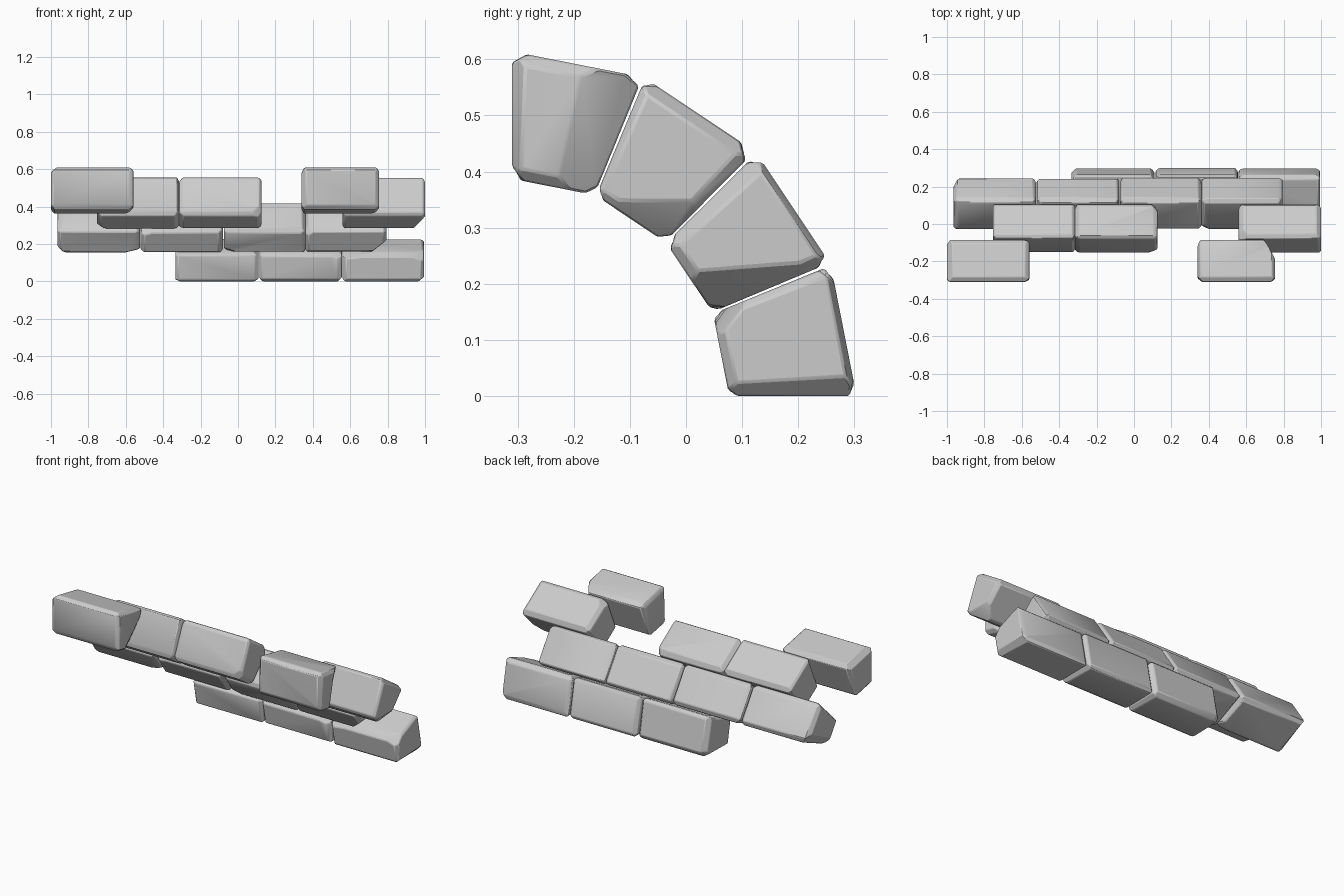
import bpy, bmesh, math, random
from mathutils import Vector

cube = bpy.data.objects.get("Cube")
if cube:
    bpy.data.objects.remove(cube, do_unlink=True)
random.seed(4)

# One stone colour
stone = bpy.data.materials.new("grey_stone")
stone.use_nodes = True
GREY = (0.6, 0.6, 0.6, 1)
stone.diffuse_color = GREY
stone.node_tree.nodes["Principled BSDF"].inputs["Base Color"].default_value = GREY

# Quarter arch: axis along x, four courses
AXIS_Y, R_IN, R_OUT = -0.31, 0.387, 0.614
STEP = math.pi / 8
HALF_V, HALF_R = 0.098, (R_OUT - R_IN) / 2


def chip(bm, half, signs, sizes):
    """Slice off a corner, or an edge where one size is 0."""
    normal = Vector([s / d if d else 0 for s, d in zip(signs, sizes)])
    corner = Vector([s * h for s, h in zip(signs, half)])
    point = corner - normal / normal.length_squared
    cut = bmesh.ops.bisect_plane(bm, geom=bm.verts[:] + bm.edges[:] + bm.faces[:], dist=1e-5,
                                 plane_co=point, plane_no=normal, clear_outer=True)
    bmesh.ops.holes_fill(bm, edges=bm.edges[:], sides=0)


def brick(name, course, x0, x1, chips):
    half = ((x1 - x0) / 2, HALF_V, HALF_R)
    bm = bmesh.new()
    bmesh.ops.create_cube(bm, size=2)
    for v in bm.verts:
        v.co = Vector([c * h for c, h in zip(v.co, half)])
    # Deliberate large chips, then light wear on all twelve edges
    for signs, sizes in chips:
        chip(bm, half, signs, sizes)
    for axis in range(3):
        for a in (-1, 1):
            for b in (-1, 1):
                signs, sizes = [a, a, a], [random.uniform(0.012, 0.026) for _ in range(3)]
                signs[(axis + 1) % 3] = b
                sizes[axis] = 0
                chip(bm, half, signs, sizes)
    bmesh.ops.remove_doubles(bm, verts=bm.verts[:], dist=0.002)
    # Bend the block into its wedge of the arch
    low, high = course * STEP + 0.004 * (course > 0), (course + 1) * STEP - 0.004 * (course < 3)
    for v in bm.verts:
        t = (v.co.y / HALF_V + 1) / 2
        r = R_IN + HALF_R + v.co.z
        y = r * ((1 - t) * math.cos(low) + t * math.cos(high))
        z = r * ((1 - t) * math.sin(low) + t * math.sin(high))
        v.co = Vector(((x0 + x1) / 2 + v.co.x, AXIS_Y + y, z))
    bmesh.ops.recalc_face_normals(bm, faces=bm.faces[:])
    mesh = bpy.data.meshes.new(name)
    bm.to_mesh(mesh)
    bm.free()
    mesh.materials.append(stone)
    obj = bpy.data.objects.new(name, mesh)
    bpy.context.collection.objects.link(obj)
    bpy.ops.object.select_all(action="DESELECT")
    obj.select_set(True)
    bpy.context.view_layer.objects.active = obj
    bevel = obj.modifiers.new("soft_edges", "BEVEL")
    bevel.width = 0.004
    bevel.segments = 1
    bpy.ops.object.shade_smooth_by_angle(angle=math.radians(35))


# Bricks per course: x start, x end, chips as (signs, sizes) along x, course height, radius
COURSES = [
    ("bottom", [
        (-0.335, 0.11, [((-1, -1, 1), (0.06, 0.05, 0.05))]),
        (0.115, 0.555, [((1, 1, -1), (0.1, 0.05, 0.05))]),
        (0.56, 0.995, [((1, 1, -1), (0.1, 0.06, 0.07)), ((-1, 1, -1), (0.25, 0.04, 0.08)),
                       ((1, -1, -1), (0.03, 0.03, 0))])]),
    ("lower", [
        (-0.965, -0.525, [((1, -1, -1), (0.1, 0.04, 0.06)), ((-1, -1, 1), (0.04, 0.05, 0))]),
        (-0.52, -0.08, [((-1, 1, -1), (0.12, 0.05, 0.07))]),
        (-0.075, 0.36, [((-1, -1, -1), (0.09, 0.05, 0.06))]),
        (0.36, 0.795, [((1, -1, -1), (0.09, 0.11, 0.22)), ((-1, 1, -1), (0.06, 0.06, 0.05))])]),
    ("upper", [
        (-0.755, -0.315, [((-1, -1, -1), (0.06, 0.07, 0.06))]),
        (-0.315, 0.125, [((1, 1, -1), (0.07, 0.05, 0.06)), ((1, -1, 1), (0.05, 0.06, 0.06))]),
        (0.56, 1.0, [((1, -1, -1), (0.07, 0.17, 0.1)), ((-1, 1, 1), (0.06, 0.08, 0.05))])]),
    ("top", [
        (-1.0, -0.56, [((1, -1, -1), (0.05, 0.13, 0.2)), ((-1, 1, 1), (0.03, 0, 0.03))]),
        (0.34, 0.755, [((1, -1, 0), (0.06, 0.09, 0)), ((1, 1, -1), (0.05, 0.03, 0.05))])]),
]
for course, (label, bricks) in enumerate(COURSES):
    for i, (x0, x1, chips) in enumerate(bricks):
        brick(f"{label}_brick_{i + 1}", course, x0, x1, chips)
